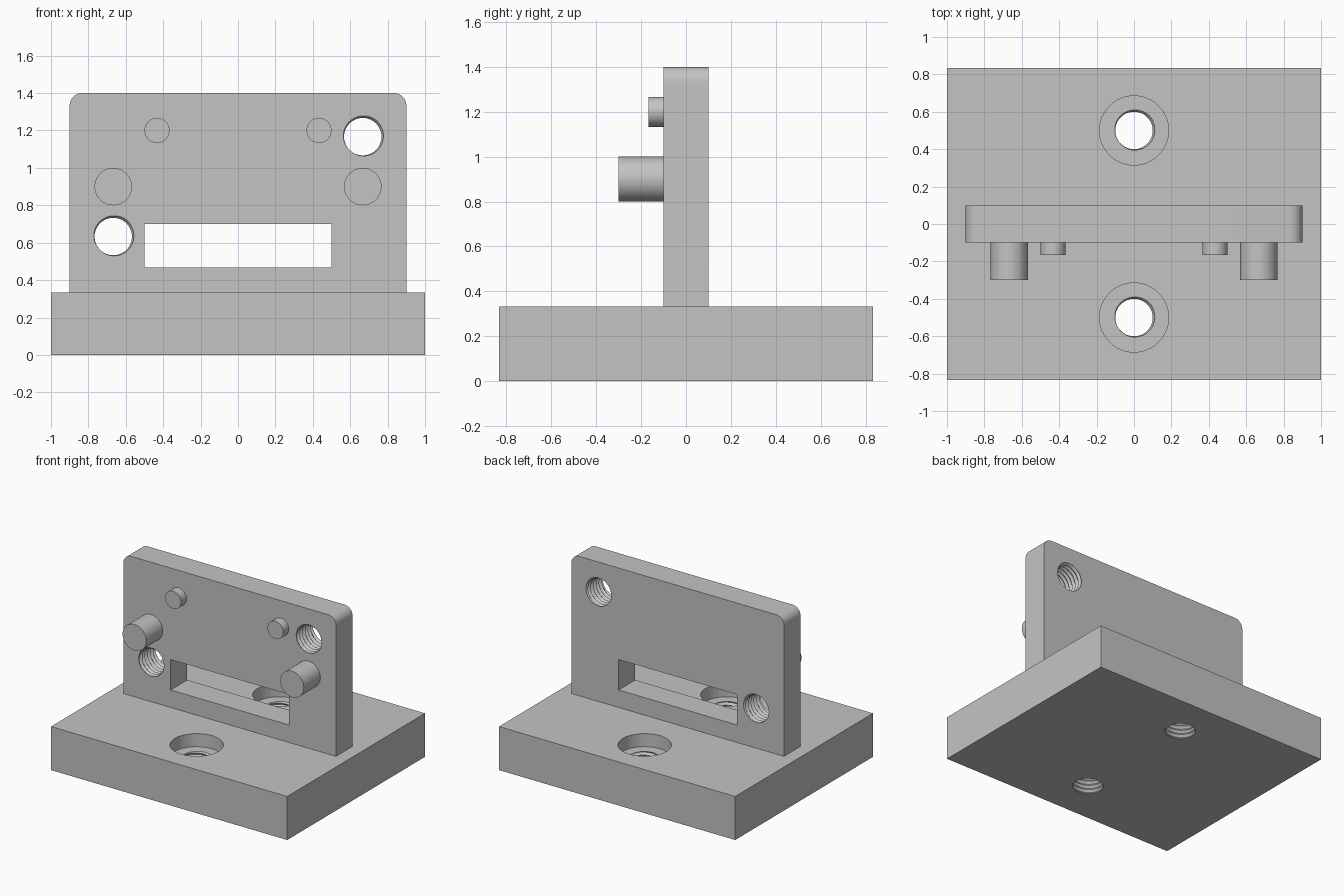
import bpy, bmesh, math
from mathutils import Matrix, Vector

if "Cube" in bpy.data.objects:
    bpy.data.objects.remove(bpy.data.objects["Cube"], do_unlink=True)

BASE_TOP = 1 / 3
PITCH = 1 / 30
BORE, GROOVE = 0.1, 0.114
SIDES = 48

grey = bpy.data.materials.new("plain grey")
grey.use_nodes = True
colour = (0.55, 0.55, 0.55, 1)
grey.diffuse_color = colour
grey.node_tree.nodes["Principled BSDF"].inputs["Base Color"].default_value = colour


def finish(bm, name):
    bmesh.ops.recalc_face_normals(bm, faces=bm.faces)
    mesh = bpy.data.meshes.new(name)
    bm.to_mesh(mesh)
    bm.free()
    mesh.materials.append(grey)
    obj = bpy.data.objects.new(name, mesh)
    bpy.context.collection.objects.link(obj)
    return obj


def box(name, low, high, corner=0):
    """Box between two corners; optionally rounds its two upper side corners."""
    low, high = Vector(low), Vector(high)
    bm = bmesh.new()
    bmesh.ops.create_cube(bm, size=1, matrix=Matrix.Translation((low + high) / 2)
                          @ Matrix.Diagonal((high - low).to_4d()))
    if corner:
        edges = [e for e in bm.edges
                 if all(abs(v.co.z - high.z) < 1e-4 for v in e.verts)
                 and abs(e.verts[0].co.x - e.verts[1].co.x) < 1e-4]
        bmesh.ops.bevel(bm, geom=edges, offset=corner, segments=10,
                        profile=0.5, affect='EDGES')
    return finish(bm, name)


def cylinder(name, start, end, radius):
    start, end = Vector(start), Vector(end)
    axis = end - start
    bm = bmesh.new()
    turn = axis.to_track_quat('Z', 'Y').to_matrix().to_4x4()
    bmesh.ops.create_cone(bm, cap_ends=True, segments=SIDES, radius1=radius, radius2=radius,
                          depth=axis.length, matrix=Matrix.Translation((start + end) / 2) @ turn)
    return finish(bm, name)


def thread(turns, matrix):
    """Cutter with a helical V groove, running along its local z."""
    bm = bmesh.new()
    count = turns * SIDES
    phase = math.radians(-135)

    def helix(radius, lift):
        points = []
        for i in range(count + 1):
            a = phase + math.tau * i / SIDES
            points.append(bm.verts.new((radius * math.cos(a), radius * math.sin(a),
                                        PITCH * (i / SIDES + lift))))
        return points

    crest, root = helix(BORE, 0), helix(GROOVE, 0.5)
    for i in range(count):
        bm.faces.new((crest[i], crest[i + 1], root[i + 1], root[i]))
        if i + SIDES < count:
            bm.faces.new((root[i], root[i + 1], crest[i + 1 + SIDES], crest[i + SIDES]))
    # Close both ends with fans
    lower = crest[:SIDES + 1] + [root[0]]
    upper = root[count - SIDES:] + [crest[count]]
    for loop, z in ((lower, -PITCH), (upper, PITCH * (turns + 1.5))):
        centre = bm.verts.new((0, 0, z))
        for a, b in zip(loop, loop[1:] + loop[:1]):
            bm.faces.new((centre, a, b))
    bm.transform(matrix)
    return finish(bm, "thread_cutter")


def cut(target, cutter):
    cutter.hide_render = True
    mod = target.modifiers.new("cut", 'BOOLEAN')
    mod.operation = 'DIFFERENCE'
    mod.solver = 'EXACT'
    mod.object = cutter
    bpy.context.view_layer.objects.active = target
    bpy.ops.object.modifier_apply(modifier=mod.name)
    bpy.data.objects.remove(cutter, do_unlink=True)


parts = []

# Base with two counterbored, threaded holes
base = box("base", (-1, -0.833, 0), (1, 0.833, BASE_TOP))
for y in (-0.5, 0.5):
    cut(base, cylinder("counterbore_cutter", (0, y, BASE_TOP - 0.1), (0, y, 0.5), 0.185))
    cut(base, thread(11, Matrix.Translation((0, y, -2 * PITCH + 0.0007))))
parts.append(base)

# Upright plate with a slot and two threaded holes
plate = box("upright_plate", (-0.9, -0.1, BASE_TOP), (0.9, 0.1, 1.4), corner=0.067)
cut(plate, box("slot_cutter", (-0.5, -0.3, 0.467), (0.5, 0.3, 0.7)))
for x, z in ((0.667, 1.167), (-0.667, 0.633)):
    place = Matrix.Translation((x, 0.1 + 2 * PITCH + 0.0007, z)) @ Matrix.Rotation(math.pi / 2, 4, 'X')
    cut(plate, thread(10, place))
parts.append(plate)

# Pegs on the front of the plate
for side, sign in (("left", 1), ("right", -1)):
    for size, x, z, radius, tip in (("large", 0.667, 0.9, 0.1, -0.3),
                                    ("small", 0.433, 1.2, 0.067, -0.167)):
        parts.append(cylinder(f"{size}_peg_{side}", (sign * x, -0.09, z), (sign * x, tip, z), radius))

# Smooth round walls, crisp edges
bpy.ops.object.select_all(action='DESELECT')
for part in parts:
    part.select_set(True)
bpy.context.view_layer.objects.active = base
bpy.ops.object.shade_smooth_by_angle(angle=math.radians(30))
